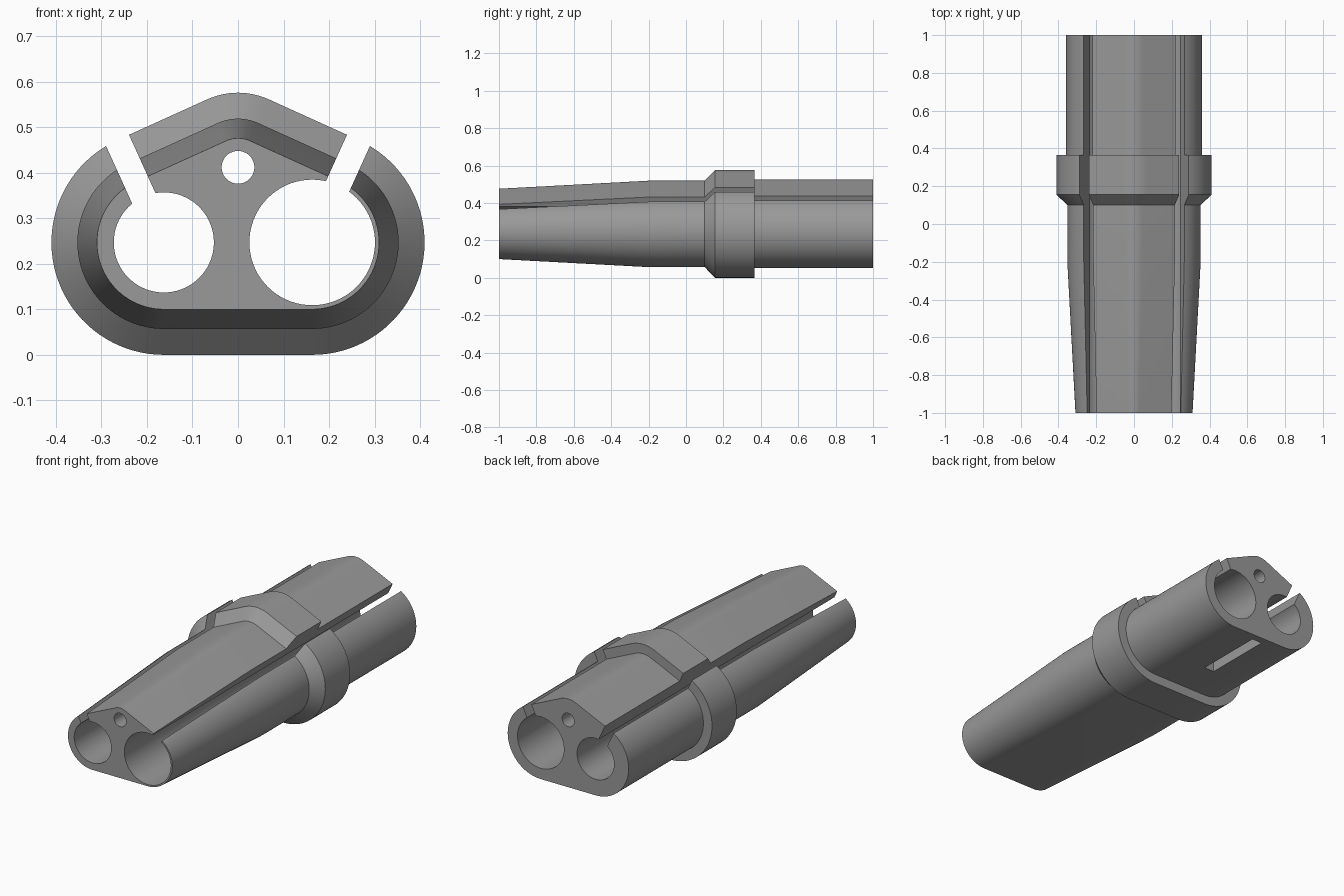
import bpy, bmesh, math
from mathutils import Matrix, Vector

if "Cube" in bpy.data.objects:
    bpy.data.objects.remove(bpy.data.objects["Cube"])

CX, CZ = 0.163, 0.247          # bore axes
TOP_Z = 0.412                  # small channel axis
TILT = math.radians(24.4)      # slope of the roof faces
RADIUS_DROP = 0.083            # top arc radius is smaller by this

grey = bpy.data.materials.new("grey")
grey.diffuse_color = (0.32, 0.32, 0.32, 1)
grey.use_nodes = True
grey.node_tree.nodes["Principled BSDF"].inputs["Base Color"].default_value = grey.diffuse_color


def arc(cx, cz, r, a0, a1, n):
    return [(cx + r * math.cos(a0 + (a1 - a0) * i / n),
             cz + r * math.sin(a0 + (a1 - a0) * i / n)) for i in range(n + 1)]


def section(r):
    """Rounded outline wrapped around the three channels."""
    up = math.pi / 2
    return (arc(CX, CZ, r, -up, up - TILT, 40)
            + arc(0, TOP_Z, r - RADIUS_DROP, up - TILT, up + TILT, 14)
            + arc(-CX, CZ, r, up + TILT, 3 * up, 40))


def make_object(name, bm):
    bmesh.ops.recalc_face_normals(bm, faces=bm.faces)
    mesh = bpy.data.meshes.new(name)
    bm.to_mesh(mesh)
    bm.free()
    mesh.materials.append(grey)
    obj = bpy.data.objects.new(name, mesh)
    bpy.context.collection.objects.link(obj)
    return obj


def box(name, size, matrix):
    bm = bmesh.new()
    bmesh.ops.create_cube(bm, size=1, matrix=matrix @ Matrix.Diagonal((*size, 1)))
    return make_object(name, bm)


def bore(name, x, z, r, segments):
    bm = bmesh.new()
    turn = Matrix.Translation((x, 0, z)) @ Matrix.Rotation(math.pi / 2, 4, 'X')
    bmesh.ops.create_cone(bm, cap_ends=True, segments=segments, radius1=r,
                          radius2=r, depth=2.4, matrix=turn)
    return make_object(name, bm)


# Body: tapered nose, chamfered collar, straight tail
stations = [(-1, 0.147), (-0.2, 0.19), (0.1, 0.19), (0.155, 0.247),
            (0.365, 0.247), (0.365, 0.196), (1, 0.196)]
bm = bmesh.new()
rings = [[bm.verts.new((x, y, z)) for x, z in section(r)] for y, r in stations]
for a, b in zip(rings, rings[1:]):
    for i in range(len(a)):
        j = (i + 1) % len(a)
        bm.faces.new((a[i], a[j], b[j], b[i]))
bm.faces.new(rings[0])
bm.faces.new(rings[-1])
body = make_object("sleeve_body", bm)

# Channels running the full length
cutters = [bore("small_bore", -CX, CZ, 0.11, 72),
           bore("large_bore", CX, CZ, 0.138, 72),
           bore("top_channel", 0, TOP_Z, 0.036, 40)]

# Entry slots, square to the roof faces
for side in (-1, 1):
    out = Vector((side * math.sin(TILT), 0, math.cos(TILT)))
    centre = Vector((side * CX, 0, CZ)) + out * 0.23
    place = Matrix.Translation(centre) @ Matrix.Rotation(side * TILT, 4, 'Y')
    cutters.append(box("entry_slot", (0.056, 2.4, 0.3), place))

# Pocket in the underside of the tail
cutters.append(box("underside_pocket", (0.06, 0.38, 0.3),
                   Matrix.Translation((-0.016, 0.77, 0.04))))

for cutter in cutters:
    mod = body.modifiers.new(cutter.name, 'BOOLEAN')
    mod.operation = 'DIFFERENCE'
    mod.solver = 'EXACT'
    mod.object = cutter
    cutter.hide_render = True

# Bake the cuts and drop the cutters
bpy.context.view_layer.update()
graph = bpy.context.evaluated_depsgraph_get()
final = bpy.data.meshes.new_from_object(body.evaluated_get(graph))
body.modifiers.clear()
body.data = final
final.materials.clear()
final.materials.append(grey)
for p in final.polygons:
    p.material_index = 0
for cutter in cutters:
    bpy.data.objects.remove(cutter)

bpy.ops.object.select_all(action='DESELECT')
body.select_set(True)
bpy.context.view_layer.objects.active = body
bpy.ops.object.shade_smooth_by_angle(angle=math.radians(25))
